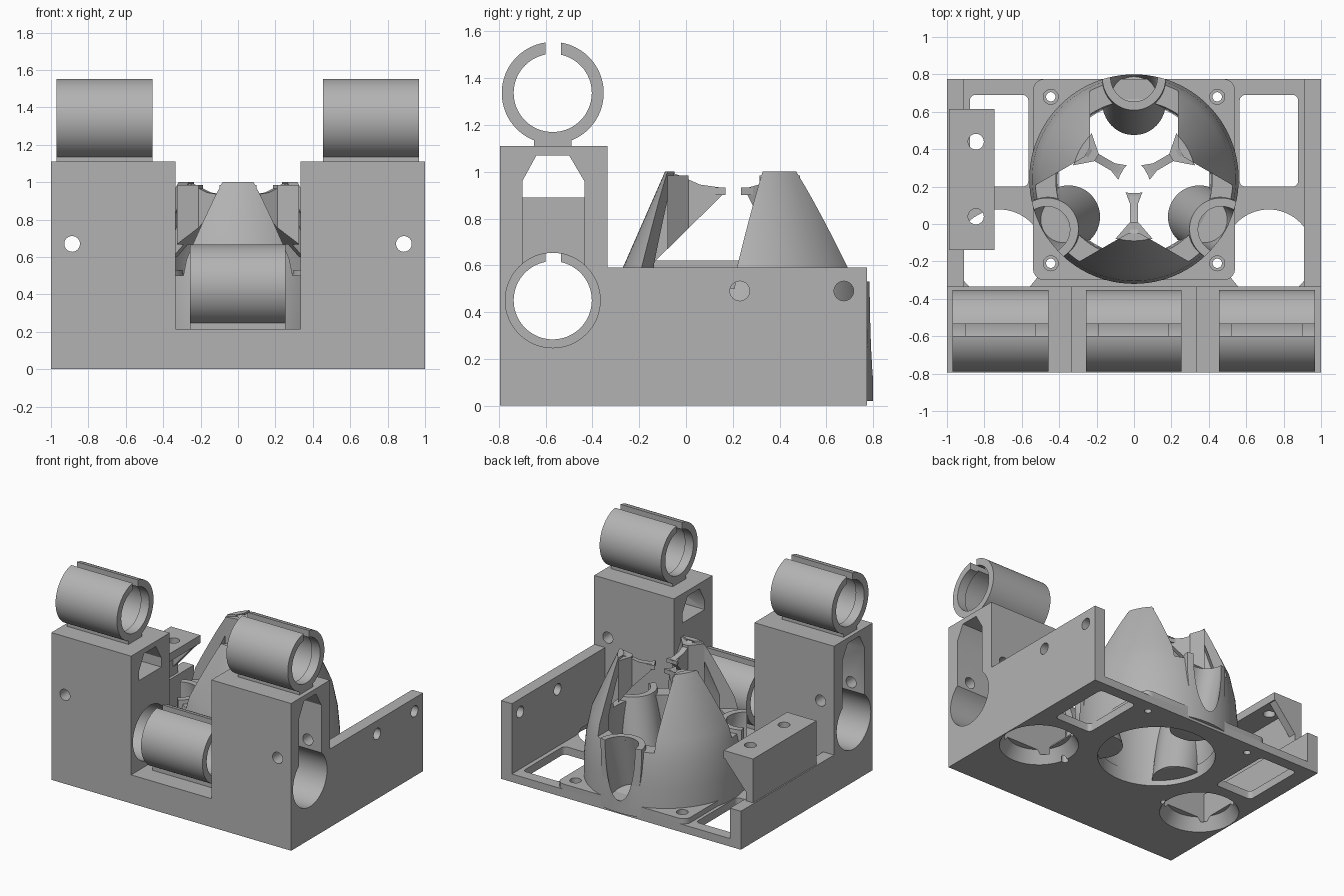
import bpy, bmesh, math
from mathutils import Matrix, Vector

if "Cube" in bpy.data.objects:
    bpy.data.objects.remove(bpy.data.objects["Cube"], do_unlink=True)

grey = bpy.data.materials.new("light_grey_plastic")
grey.use_nodes = True
GREY = (0.45, 0.45, 0.45, 1)
grey.diffuse_color = GREY
grey.node_tree.nodes["Principled BSDF"].inputs["Base Color"].default_value = GREY


def finish(name, bm):
    bmesh.ops.recalc_face_normals(bm, faces=bm.faces)
    me = bpy.data.meshes.new(name)
    bm.to_mesh(me)
    bm.free()
    me.materials.append(grey)
    ob = bpy.data.objects.new(name, me)
    bpy.context.collection.objects.link(ob)
    return ob


def prism(name, pts, lo, hi, axis="z"):
    """Extrude a 2D outline along an axis: x takes (y, z), y takes (x, z), z takes (x, y)."""
    place = {"x": lambda a, b: (lo, a, b), "y": lambda a, b: (a, lo, b),
             "z": lambda a, b: (a, b, lo)}[axis]
    step = Vector([(hi - lo) if axis == k else 0 for k in "xyz"])
    bm = bmesh.new()
    face = bm.faces.new([bm.verts.new(place(*p)) for p in pts])
    ext = bmesh.ops.extrude_face_region(bm, geom=[face])["geom"]
    bmesh.ops.translate(bm, vec=step, verts=[g for g in ext if isinstance(g, bmesh.types.BMVert)])
    return finish(name, bm)


def box(name, x0, x1, y0, y1, z0, z1):
    return prism(name, [(x0, y0), (x1, y0), (x1, y1), (x0, y1)], z0, z1)


def rounded(name, x0, x1, y0, y1, z0, z1, r):
    pts = []
    for i, (cx, cy) in enumerate([(x1 - r, y1 - r), (x0 + r, y1 - r),
                                  (x0 + r, y0 + r), (x1 - r, y0 + r)]):
        for k in range(6):
            a = math.pi / 2 * (i + k / 5)
            pts.append((cx + r * math.cos(a), cy + r * math.sin(a)))
    return prism(name, pts, z0, z1)


def rod(name, p, q, r, r2=None, n=64):
    p, q = Vector(p), Vector(q)
    bm = bmesh.new()
    rot = (q - p).to_track_quat("Z", "Y").to_matrix().to_4x4()
    bmesh.ops.create_cone(bm, cap_ends=True, segments=n, radius1=r,
                          radius2=r if r2 is None else r2, depth=(q - p).length,
                          matrix=Matrix.Translation((p + q) / 2) @ rot)
    return finish(name, bm)


def lathe(name, profile, centre, n=96):
    bm = bmesh.new()
    rings = [[bm.verts.new((centre[0] + r * math.cos(math.tau * i / n),
                            centre[1] + r * math.sin(math.tau * i / n), z))
              for i in range(n)] for r, z in profile]
    for a, b in zip(rings, rings[1:] + rings[:1]):
        for i in range(n):
            j = (i + 1) % n
            bm.faces.new((a[i], a[j], b[j], b[i]))
    return finish(name, bm)


def carve(ob, cutters, op="DIFFERENCE"):
    for c in cutters:
        c.hide_render = True
        m = ob.modifiers.new("cut", "BOOLEAN")
        m.operation, m.object, m.solver = op, c, "EXACT"
    deps = bpy.context.evaluated_depsgraph_get()
    me = bpy.data.meshes.new_from_object(ob.evaluated_get(deps))
    ob.modifiers.clear()
    ob.data = me
    for c in cutters:
        bpy.data.objects.remove(c, do_unlink=True)
    return ob


def turn(ob, degrees):
    """Rotate a part around the duct axis."""
    c = Vector((0, CY, 0))
    ob.data.transform(Matrix.Translation(c) @ Matrix.Rotation(math.radians(degrees), 4, "Z")
                      @ Matrix.Translation(-c))
    return ob


CY = 0.24            # duct centre
BY, BZ = -0.57, 0.45  # bearing axis
FRONT, MID, BACK = -0.795, -0.335, 0.775
SIDES = (-1, 1)


def fan_hole(s):
    return rod("cut", (s * 0.72, -0.16, -0.02), (s * 0.72, -0.16, 0.09), 0.285, 0.22)


# Front block with two towers, bearing bore, belt cavities and screw holes
block = prism("front_block", [(-1, 0), (1, 0), (1, 1.11), (0.335, 1.11), (0.335, 0.215),
                              (-0.335, 0.215), (-0.335, 1.11), (-1, 1.11)], FRONT, MID, "y")
cuts = [rod("cut", (-1.1, BY, BZ), (1.1, BY, BZ), 0.203)]
for s in SIDES:
    arch = [(-0.7, 0.96), (-0.64, 1.07), (-0.5, 1.07), (-0.435, 0.96)]
    cuts.append(prism("cut", [(-0.7, 0.45)] + arch + [(-0.435, 0.45)], s * 0.5, s * 1.1, "x"))
    cuts.append(prism("cut", [(-0.7, 0.89)] + arch + [(-0.435, 0.89)], s * 0.3, s * 0.52, "x"))
    cuts.append(rod("cut", (s * 0.887, -0.9, 0.67), (s * 0.887, -0.2, 0.67), 0.042, n=32))
    cuts.append(fan_hole(s))
carve(block, cuts)

# Base plate with windows, fan holes and the central opening
SCREWS = [(s * 0.445, y) for s in SIDES for y in (-0.21, 0.68)]
plate = box("base_plate", -1, 1, MID, BACK, 0, 0.06)
cuts = [rod("cut", (0, CY, -0.1), (0, CY, 0.2), 0.405)]
for s in SIDES:
    cuts.append(fan_hole(s))
    a, b = sorted((s * 0.565, s * 0.878))
    cuts.append(rounded("cut", a, b, 0.2, 0.69, -0.1, 0.2, 0.03))
cuts += [rod("cut", (x, y, -0.1), (x, y, 0.2), 0.025, n=24) for x, y in SCREWS]
carve(plate, cuts)

# Raised flange around the duct
flange = rounded("duct_flange", -0.54, 0.54, -0.3, BACK, 0.05, 0.1, 0.06)
carve(flange, [rod("cut", (0, CY, 0), (0, CY, 0.2), 0.405)] + [fan_hole(s) for s in SIDES]
      + [rod("cut", (x, y, 0), (x, y, 0.2), 0.04, n=32) for x, y in SCREWS])

# Side walls: tall with screw holes on one side, low on the other
wall = box("tall_side_wall", 0.91, 1, MID, BACK, 0, 0.59)
carve(wall, [rod("cut", (0.8, y, 0.49), (1.1, y, 0.49), 0.042, n=32) for y in (0.23, 0.675)]
      + [fan_hole(1)])
carve(box("low_side_wall", -1, -0.91, MID, BACK, 0, 0.29), [fan_hole(-1)])

# Side bracket: shelf, upright and two triangular gussets
shelf = box("bracket_shelf", -0.99, -0.745, -0.14, 0.615, 0.56, 0.62)
carve(shelf, [rod("cut", (-0.845, y, 0.5), (-0.845, y, 0.7), 0.042, n=32) for y in (0.04, 0.44)])
box("bracket_upright", -0.99, -0.93, -0.14, 0.615, 0.28, 0.57)
for y in (-0.14, 0.555):
    prism("bracket_gusset", [(-0.745, 0.57), (-0.98, 0.57), (-0.98, 0.3)], y, y + 0.06, "y")

# Split bearing clips with end lips and a foot
for name, x0, z in (("left_clip", 0.455, 1.337), ("right_clip", -0.97, 1.337),
                    ("centre_clip", -0.257, BZ)):
    x1 = x0 + 0.512
    clip = rod(name, (x0, BY, z), (x1, BY, z), 0.218, n=96)
    carve(clip, [rod("cut", (x0 - 0.1, BY, z), (x1 + 0.1, BY, z), 0.167, n=96),
                 rod("cut", (x0 + 0.07, BY, z), (x1 - 0.07, BY, z), 0.18, n=96),
                 box("cut", x0 - 0.1, x1 + 0.1, -0.6, -0.535, z, z + 0.4)])
    foot = box(name + "_foot", x0, x1, -0.65, -0.49, z - 0.235, z - 0.15)
    carve(foot, [rod("cut", (x0 - 0.1, BY, z), (x1 + 0.1, BY, z), 0.19)])

# Domed duct split into three petals by slots; one sloped socket below each slot
OUTER = [(0.56, 0.02), (0.56, 0.25), (0.545, 0.42), (0.51, 0.59), (0.33, 1.0)]
SLOTS = (0, 120, 240)
LOW, HIGH = (0, CY + 0.4, 0.0), (0, CY + 0.55, 0.55)
duct = lathe("duct_petals", OUTER + [(0.29, 1.0), (0.42, 0.6), (0.41, 0.02)], (0, CY))
cuts = []
for a in SLOTS:
    cuts.append(turn(box("cut", -0.235, 0.235, CY, CY + 0.8, 0.5, 1.2), a))
    cuts.append(turn(rod("cut", LOW, HIGH, 0.125), a))
carve(duct, cuts)
for a in SLOTS:
    socket = turn(rod("lamp_socket", LOW, HIGH, 0.17), a)
    carve(socket, [rod("cut", (0, CY, 0.04), (0, CY, 0.53), 0.56, n=96)], "INTERSECT")
    carve(socket, [turn(rod("cut", (0, CY + 0.427, 0.1), (0, CY + 0.577, 0.65), 0.125), a)])

# Thin fins reaching from each petal to the centre, with flared tips
for a in SLOTS:
    fin = prism("petal_fin", [(CY - 0.31, 1.0), (CY - 0.27, 0.985), (CY - 0.18, 0.945),
                              (CY - 0.075, 0.93), (CY - 0.085, 0.9), (CY - 0.39, 0.6),
                              (CY - 0.43, 0.6)], -0.022, 0.022, "x")
    turn(fin, a)
    web = prism("fin_root", [(-0.1, CY - 0.32), (0.1, CY - 0.32), (0.022, CY - 0.23),
                             (-0.022, CY - 0.23)], 0.6, 0.985)
    slope = prism("cut", [(CY - 0.5, 0.49), (CY, 0.985), (CY, 0.3), (CY - 0.5, 0.3)], -0.3, 0.3, "x")
    turn(carve(web, [slope]), a)
    tip = prism("fin_tip", [(-0.022, CY - 0.13), (0.022, CY - 0.13), (0.045, CY - 0.07),
                            (0, CY - 0.08), (-0.045, CY - 0.07)], 0.9, 0.932)
    turn(tip, a)

# Smooth curved faces, keep edges crisp
for ob in bpy.context.collection.objects:
    if ob.type == "MESH" and grey.name in ob.data.materials:
        ob.data.shade_smooth()
        ob.data.set_sharp_from_angle(angle=math.radians(30))
